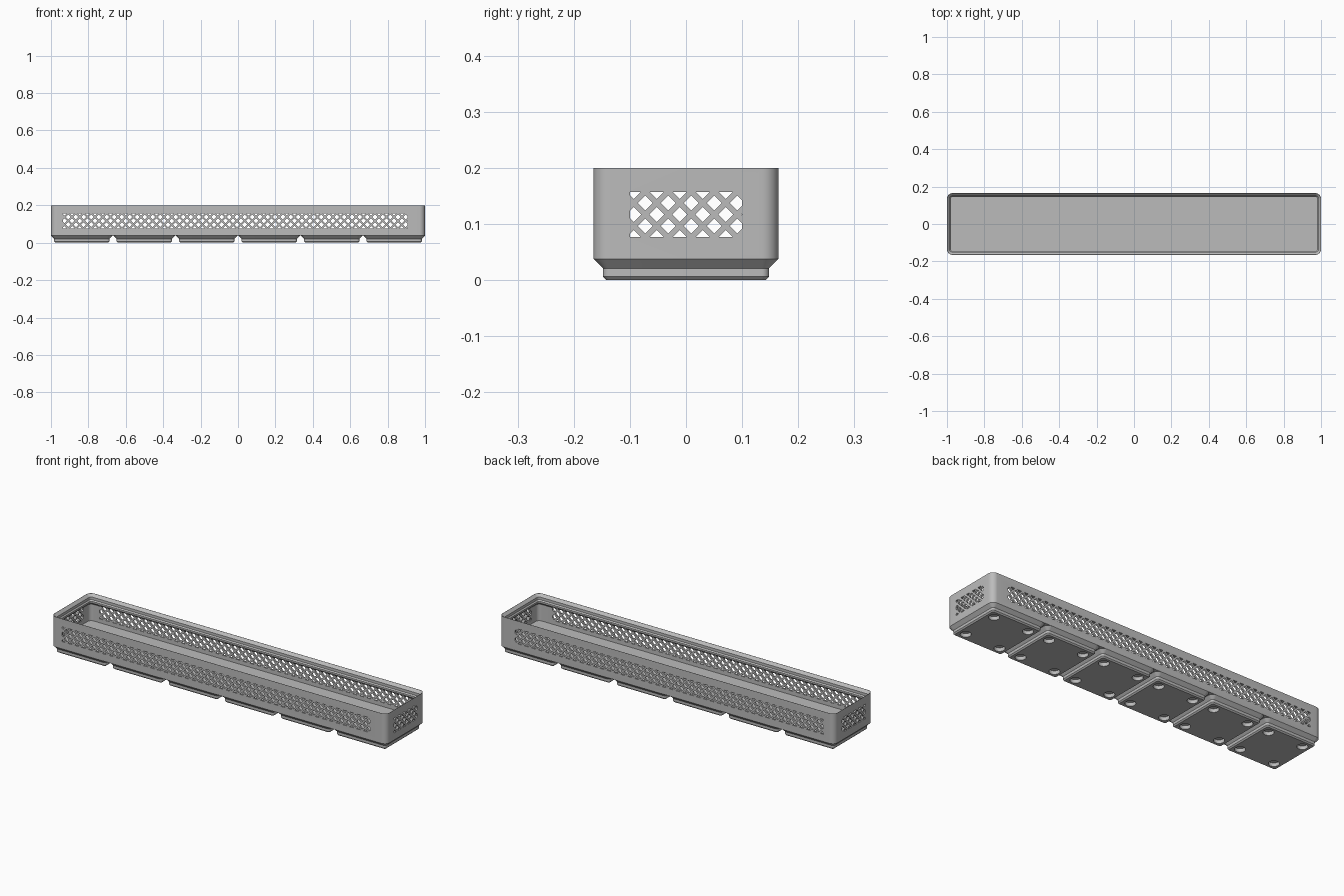
import bpy, bmesh, math
from mathutils import Vector

cube = bpy.data.objects.get("Cube")
if cube:
    bpy.data.objects.remove(cube)

gray = bpy.data.materials.new("light gray plastic")
gray.use_nodes = True
gray.diffuse_color = (0.5, 0.5, 0.5, 1)
gray.node_tree.nodes["Principled BSDF"].inputs["Base Color"].default_value = (0.5, 0.5, 0.5, 1)

HX, HY, RADIUS = 1.0, 0.165, 0.03     # outer half sizes and corner radius
CELLS, PITCH = 6, 0.334
BASE_TOP, FLOOR, TOP, WALL = 0.038, 0.056, 0.2, 0.009


def make_object(name, bm):
    bmesh.ops.recalc_face_normals(bm, faces=bm.faces)
    mesh = bpy.data.meshes.new(name)
    bm.to_mesh(mesh)
    bm.free()
    mesh.materials.append(gray)
    obj = bpy.data.objects.new(name, mesh)
    bpy.context.collection.objects.link(obj)
    return obj


def rounded_ring(bm, hx, hy, r, z, cx=0, steps=8):
    ring = []
    for k, (sx, sy) in enumerate([(1, 1), (-1, 1), (-1, -1), (1, -1)]):
        for i in range(steps + 1):
            a = math.pi / 2 * (k + i / steps)
            ring.append(bm.verts.new((cx + sx * (hx - r) + r * math.cos(a),
                                      sy * (hy - r) + r * math.sin(a), z)))
    return ring


def loft(bm, hx, hy, profile, cx=0):
    """Closed solid through rounded rectangles given as (inset, height)."""
    rings = [rounded_ring(bm, hx - d, hy - d, max(RADIUS - d, 0.004), z, cx) for d, z in profile]
    for a, b in zip(rings, rings[1:]):
        for i in range(len(a)):
            j = (i + 1) % len(a)
            bm.faces.new((a[i], a[j], b[j], b[i]))
    bm.faces.new(rings[0])
    bm.faces.new(rings[-1])


def lattice_cutter(name, start, end, low, high, depth, turn):
    """Grid of diamond prisms trimmed to a rectangular window."""
    bm = bmesh.new()
    step, half = 0.041, 0.0135
    middle = (low + high) / 2
    for row in range(-2, 3):
        shift = step / 2 if row % 2 else 0
        for col in range(-1, int((end - start) / step) + 2):
            u = start + 0.007 + shift + col * step
            v = middle + row * step / 2
            bm.faces.new([bm.verts.new((u + a * half, -depth, v + b * half))
                          for a, b in ((1, 0), (0, 1), (-1, 0), (0, -1))])
    for point, normal in (((start, 0, 0), (-1, 0, 0)), ((end, 0, 0), (1, 0, 0)),
                          ((0, 0, low), (0, 0, -1)), ((0, 0, high), (0, 0, 1))):
        bmesh.ops.bisect_plane(bm, geom=bm.verts[:] + bm.edges[:] + bm.faces[:],
                               plane_co=point, plane_no=normal, clear_outer=True)
    out = bmesh.ops.extrude_face_region(bm, geom=bm.faces[:], use_keep_orig=True)
    moved = [v for v in out["geom"] if isinstance(v, bmesh.types.BMVert)]
    bmesh.ops.translate(bm, verts=moved, vec=(0, 2 * depth, 0))
    if turn:
        for v in bm.verts:
            v.co = Vector((-v.co.y, v.co.x, v.co.z))
    return make_object(name, bm)


def cut(obj, cutter):
    cutter.hide_render = True
    mod = obj.modifiers.new("cut", "BOOLEAN")
    mod.operation, mod.solver, mod.object = "DIFFERENCE", "EXACT", cutter
    bpy.context.view_layer.objects.active = obj
    bpy.ops.object.modifier_apply(modifier=mod.name)
    bpy.data.objects.remove(cutter)


def smooth(obj):
    bpy.ops.object.select_all(action="DESELECT")
    obj.select_set(True)
    bpy.context.view_layer.objects.active = obj
    bpy.ops.object.shade_smooth_by_angle(angle=math.radians(30))


# Tray: outer wall, stepped stacking lip, inner wall and floor
bm = bmesh.new()
loft(bm, HX, HY, [(0, BASE_TOP), (0, TOP), (0.001, TOP), (0.015, TOP - 0.014),
                  (0.015, TOP - 0.028), (0.0207, TOP - 0.034), (0.0207, TOP - 0.043),
                  (WALL, TOP - 0.055), (WALL, FLOOR)])
tray = make_object("tray", bm)

# Diamond lattice windows through the long and short walls
cut(tray, lattice_cutter("long_wall_cutter", -0.935, 0.905, 0.077, 0.157, 0.3, False))
cut(tray, lattice_cutter("short_wall_cutter", -0.1, 0.1, 0.077, 0.157, 1.2, True))
smooth(tray)

# Stepped feet with four round sockets each
for n in range(CELLS):
    cx = (n - (CELLS - 1) / 2) * PITCH
    bm = bmesh.new()
    loft(bm, HY, HY, [(0.0235, 0), (0.0171, 0.0064), (0.0171, 0.0207), (0, BASE_TOP)], cx)
    foot = make_object(f"foot_{n + 1}", bm)
    bm = bmesh.new()
    for sx in (-1, 1):
        for sy in (-1, 1):
            part = bmesh.ops.create_cone(bm, cap_ends=True, segments=32, radius1=0.026,
                                         radius2=0.026, depth=0.038)
            bmesh.ops.translate(bm, verts=part["verts"], vec=(cx + sx * 0.103, sy * 0.103, 0))
    cut(foot, make_object("socket_cutter", bm))
    smooth(foot)
